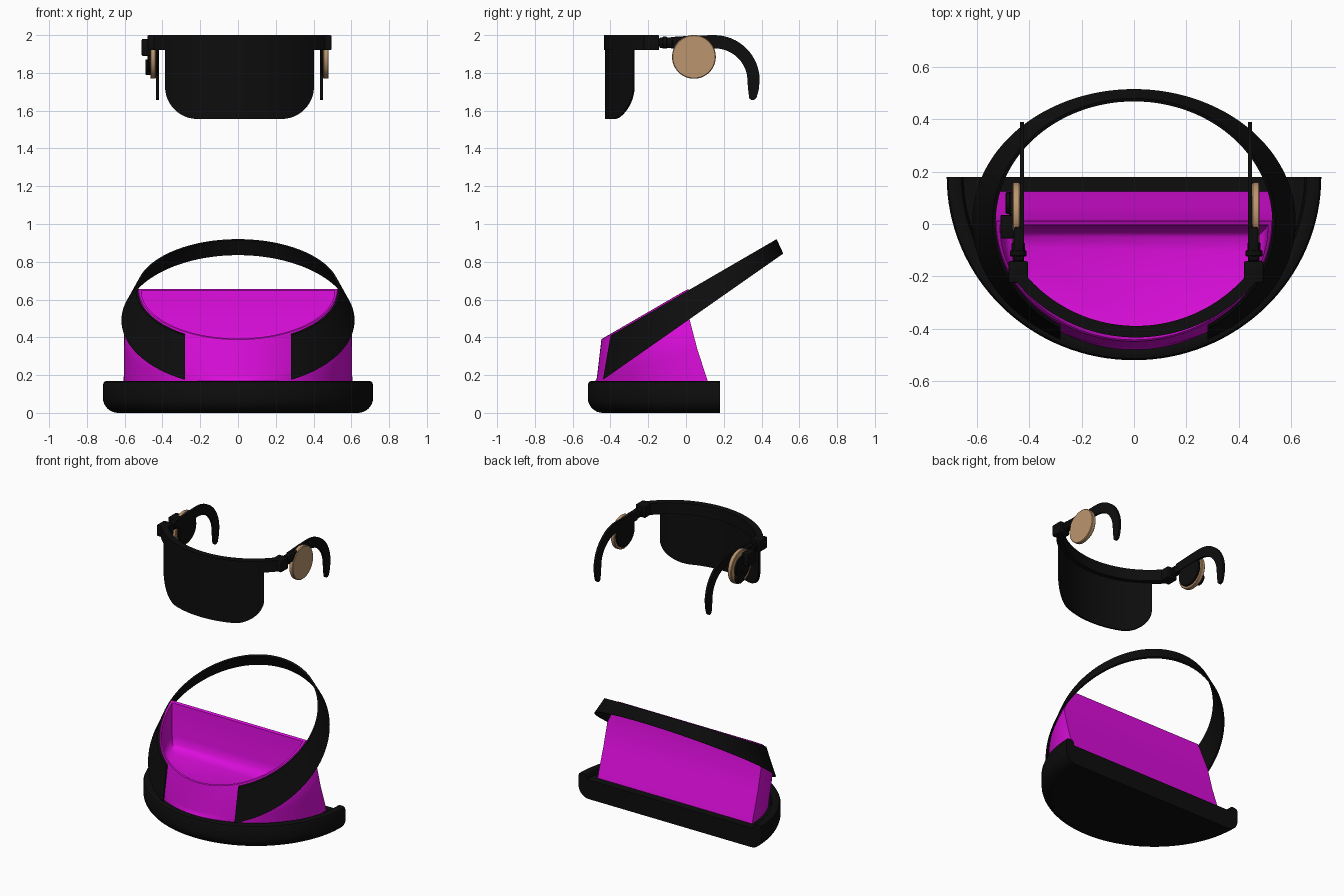
import bpy, bmesh
from math import sin, cos, pi, asin, sqrt

if "Cube" in bpy.data.objects:
    bpy.data.objects.remove(bpy.data.objects["Cube"])


def material(name, r, g, b):
    m = bpy.data.materials.new(name)
    m.diffuse_color = (r, g, b, 1)
    m.use_nodes = True
    m.node_tree.nodes["Principled BSDF"].inputs["Base Color"].default_value = m.diffuse_color
    return m


BLACK = material("black", 0.004, 0.004, 0.004)
MAGENTA = material("magenta", 0.72, 0.004, 0.72)
TAN = material("tan", 0.5, 0.3, 0.155)


def finish(name, bm, mat):
    bmesh.ops.recalc_face_normals(bm, faces=bm.faces)
    me = bpy.data.meshes.new(name)
    bm.to_mesh(me)
    bm.free()
    me.materials.append(mat)
    ob = bpy.data.objects.new(name, me)
    bpy.context.collection.objects.link(ob)
    bpy.ops.object.select_all(action='DESELECT')
    ob.select_set(True)
    bpy.context.view_layer.objects.active = ob
    bpy.ops.object.shade_smooth_by_angle(angle=0.6)
    return ob


def loft(name, rows, mat, flat_side=False):
    """Skin a list of equal-length closed sections; both ends are capped.
    flat_side closes the sections with one planar face instead of strips."""
    bm = bmesh.new()
    v = [[bm.verts.new(p) for p in r] for r in rows]
    n = len(rows[0])
    for a, b in zip(v, v[1:]):
        for i in range(n - 1 if flat_side else n):
            j = (i + 1) % n
            bm.faces.new((a[i], a[j], b[j], b[i]))
    if flat_side:
        bm.faces.new([r[0] for r in v] + [r[-1] for r in reversed(v)])
    bm.faces.new(v[0])
    bm.faces.new(v[-1])
    return finish(name, bm, mat)


def box(name, x, y, z, mat, bevel=0.006):
    bm = bmesh.new()
    bmesh.ops.create_cube(bm, size=1)
    for p in bm.verts:
        p.co = [(a + b) / 2 + c * (b - a) for (a, b), c in zip((x, y, z), p.co)]
    bmesh.ops.bevel(bm, geom=bm.edges[:], offset=bevel, segments=2, profile=0.5, affect='EDGES')
    return finish(name, bm, mat)


def cylinder(name, axis, a0, a1, u, w, r, mat, bevel=0.004, n=48):
    """Rounded cylinder along x (u=y, w=z) or along y (u=x, w=z)."""
    rows = []
    for a, rr in ((a0, r - bevel), (a0 + bevel, r), (a1 - bevel, r), (a1, r - bevel)):
        ring = [(rr * cos(2 * pi * i / n), rr * sin(2 * pi * i / n)) for i in range(n)]
        rows.append([(a, u + c, w + s) if axis == 'x' else (u + c, a, w + s) for c, s in ring])
    return loft(name, rows, mat)


def half_ellipse(rx, ry, cy, cz, slope=0.0, n=64):
    return [(rx * cos(pi * i / n), cy - ry * sin(pi * i / n), cz - slope * ry * sin(pi * i / n))
            for i in range(n + 1)]


# base tray: half disc with rounded lower edge and a raised rim
prof = [(0.08 - 0.08 * sin(k * pi / 16), 0.08 - 0.08 * cos(k * pi / 16)) for k in range(9)]
prof += [(0, 0.15), (0.006, 0.164), (0.02, 0.17), (0.045, 0.17), (0.056, 0.164), (0.062, 0.15), (0.064, 0.135)]
loft("base_tray", [half_ellipse(0.715 - d, 0.70 - d, 0.18, z) for d, z in prof], BLACK, flat_side=True)

# magenta holder with hollow bowl
loft("holder_body", [
    half_ellipse(0.605, 0.600, 0.125, 0.13),
    half_ellipse(0.605, 0.595, 0.115, 0.17),
    half_ellipse(0.604, 0.535, 0.062, 0.33, 0.28),
    half_ellipse(0.602, 0.490, 0.020, 0.49, 0.59),
    half_ellipse(0.526, 0.460, 0.012, 0.655, 0.58),
    half_ellipse(0.512, 0.438, -0.004, 0.648, 0.58),
    half_ellipse(0.505, 0.420, -0.014, 0.42, 0.10),
    half_ellipse(0.495, 0.405, -0.025, 0.375, 0.04),
    half_ellipse(0.470, 0.370, -0.050, 0.350, 0.01),
    half_ellipse(0.430, 0.310, -0.090, 0.340),
], MAGENTA)

# tilted conical ring, open at the front
def ring_point(f, rx, ry, cy, cz, slope):
    gap = asin(0.28 / rx)
    t = gap + f * (2 * pi - 2 * gap)
    return (rx * sin(t), cy - ry * cos(t), cz - slope * ry * cos(t))

N = 128
loft("tilted_ring", [[
    ring_point(i / N, 0.540, 0.474, 0.006, 0.645, 0.58),
    ring_point(i / N, 0.617, 0.505, 0.010, 0.490, 0.70),
    ring_point(i / N, 0.605, 0.493, 0.010, 0.490, 0.70),
    ring_point(i / N, 0.528, 0.462, 0.006, 0.645, 0.58)] for i in range(N + 1)], BLACK)

# headband arc and face shield share one curve
CX, CY = 0.008, 0.166

def arc_section(x, r_in, r_out, z0, z1, r_ref=0.576):
    a = asin(x / r_ref)
    return [(CX + r * sin(a), CY - r * cos(a), z)
            for r, z in ((r_in, z0), (r_out, z0), (r_out, z1), (r_in, z1))]

loft("headband", [arc_section(0.445 * (i / 32 - 1), 0.555, 0.599, 1.92, 2.0) for i in range(65)], BLACK)

def shield_bottom(x):
    k = max(0, abs(x) - 0.22) / 0.17
    return 1.556 + 0.17 * (1 - sqrt(max(0, 1 - k * k)))

xs = [-0.39 * cos(pi * i / 64) for i in range(65)]
loft("face_shield", [arc_section(x, 0.584, 0.596, shield_bottom(x), 1.95, 0.59) for x in xs], BLACK)

# hinges, temple arms, ear hooks and ear discs on both sides
for s, side in ((-1, "left"), (1, "right")):
    def X(a, b):
        return tuple(sorted((CX + s * a, CX + s * b)))
    box(side + "_hinge_block", X(0.412, 0.487), (-0.225, -0.142), (1.92, 2.0), BLACK)
    for k, (y0, y1, r) in enumerate(((-0.145, -0.12, 0.022), (-0.125, -0.10, 0.032), (-0.105, -0.07, 0.025))):
        cylinder(f"{side}_hinge_knuckle_{k}", 'y', y0, y1, CX + s * 0.45, 1.96, r, BLACK, n=20)
    box(side + "_temple_arm", X(0.43, 0.467), (-0.14, 0.0), (1.932, 1.988), BLACK)
    edge = [((-0.08, 1.99), (-0.08, 1.93)), ((0.05, 1.998), (0.05, 1.93))]
    for k in range(17):
        a = k * pi / 32
        edge.append(((0.15 + 0.24 * sin(a), 1.76 + 0.24 * cos(a)),
                     (0.15 + 0.175 * sin(a), 1.76 + 0.17 * cos(a))))
    edge += [((0.385, 1.71), (0.329, 1.71)), ((0.373, 1.668), (0.335, 1.665)), ((0.36, 1.657), (0.345, 1.657))]
    x0, x1 = X(0.427, 0.443)
    loft(side + "_ear_hook", [[(x0, *o), (x1, *o), (x1, *i), (x0, *i)] for o, i in edge], BLACK)
    cylinder(side + "_ear_disc", 'x', *X(0.443, 0.472), 0.042, 1.885, 0.116, TAN)
    cylinder(side + "_ear_pad", 'x', *X(0.431, 0.447), 0.042, 1.885, 0.1, BLACK)

# control unit on the left ear disc
cylinder("left_control_plate", 'x', -0.478, -0.455, 0.042, 1.885, 0.08, BLACK)
cylinder("left_control_knob", 'x', -0.49, -0.46, 0.08, 1.83, 0.042, BLACK, n=24)
box("left_control_box", (-0.51, -0.455), (-0.055, 0.035), (1.89, 1.98), BLACK)
